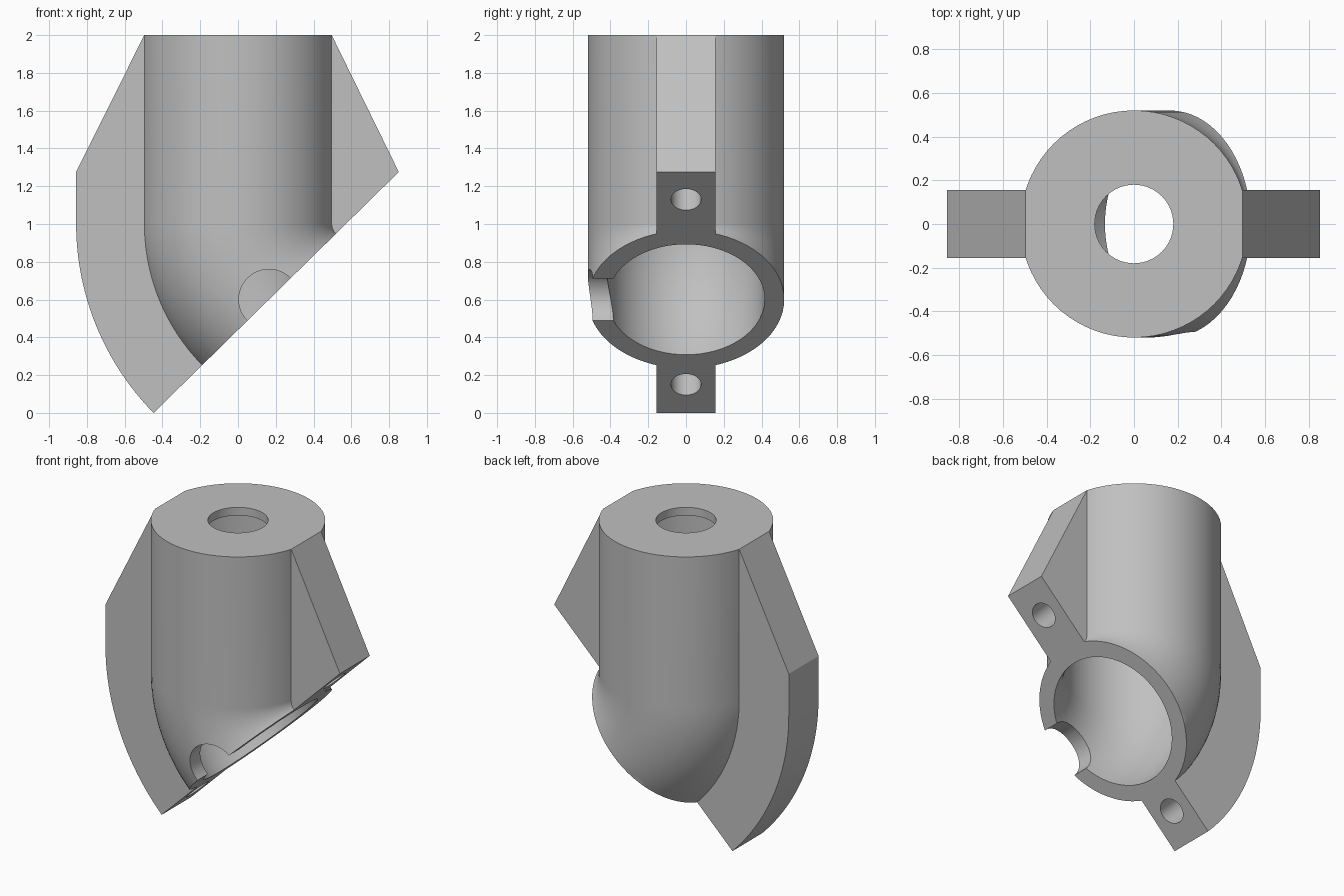
import bpy, bmesh, math
from mathutils import Vector, Matrix

cube = bpy.data.objects.get("Cube")
if cube:
    bpy.data.objects.remove(cube, do_unlink=True)

# Main dimensions: the elbow bends about CENTRE and ends on a slanted joint face
BEND = math.radians(44.5)
CENTRE = Vector((0.573, 0, 1.002))
TUBE_R, BORE_R, FIN_R = 0.52, 0.417, 1.43
FIN_HALF, TOP, CAP = 0.155, 2.0, 0.053
ALONG = Vector((math.cos(BEND), 0, math.sin(BEND)))    # in the joint face
OUT = Vector((math.sin(BEND), 0, -math.cos(BEND)))     # out of the joint face


def make_object(name, bm):
    bmesh.ops.recalc_face_normals(bm, faces=bm.faces)
    mesh = bpy.data.meshes.new(name)
    bm.to_mesh(mesh)
    bm.free()
    obj = bpy.data.objects.new(name, mesh)
    bpy.context.collection.objects.link(obj)
    return obj


def elbow(name, radius, top, segs=72, steps=20):
    """Solid bent rod, running a little past the joint face."""
    bm = bmesh.new()
    path = [(Vector((0, 0, top)), 0)]
    for i in range(steps + 1):
        a = BEND * i / steps
        path.append((CENTRE - CENTRE.x * Vector((math.cos(a), 0, math.sin(a))), a))
    path.append((path[-1][0] + OUT * 0.15, BEND))
    rings = []
    for p, a in path:
        side = Vector((math.cos(a), 0, math.sin(a)))
        rings.append([bm.verts.new(p + radius * (side * math.cos(t) + Vector((0, math.sin(t), 0))))
                      for t in (math.tau * k / segs for k in range(segs))])
    for r, s in zip(rings, rings[1:]):
        for k in range(segs):
            n = (k + 1) % segs
            bm.faces.new((r[k], r[n], s[n], s[k]))
    bm.faces.new(rings[0])
    bm.faces.new(rings[-1])
    return make_object(name, bm)


def prism(name, outline, half):
    """Side outline (x, z) extruded along y."""
    bm = bmesh.new()
    face = bm.faces.new([bm.verts.new((x, -half, z)) for x, z in outline])
    ext = bmesh.ops.extrude_face_region(bm, geom=[face])
    moved = [v for v in ext["geom"] if isinstance(v, bmesh.types.BMVert)]
    bmesh.ops.translate(bm, verts=moved, vec=(0, 2 * half, 0))
    return make_object(name, bm)


def rod(name, radius, start, end, segs=40):
    bm = bmesh.new()
    axis = end - start
    turn = axis.to_track_quat("Z", "Y").to_matrix().to_4x4()
    bmesh.ops.create_cone(bm, cap_ends=True, segments=segs, radius1=radius, radius2=radius,
                          depth=axis.length, matrix=Matrix.Translation((start + end) / 2) @ turn)
    return make_object(name, bm)


def combine(target, other, operation):
    other.hide_render = True
    mod = target.modifiers.new(operation.lower(), "BOOLEAN")
    mod.operation, mod.object, mod.solver = operation, other, "EXACT"
    bpy.context.view_layer.objects.active = target
    bpy.ops.object.modifier_apply(modifier=mod.name)
    bpy.data.objects.remove(other, do_unlink=True)


# Tube plus a flat web, trimmed to the side silhouette
body = elbow("elbow_bracket", TUBE_R, TOP + 0.2)
web = prism("web", [(-1.2, -0.3), (1.2, -0.3), (1.2, 2.4), (-1.2, 2.4)], FIN_HALF)
combine(body, web, "UNION")

shoulder = math.sqrt(TUBE_R ** 2 - FIN_HALF ** 2)
corner = CENTRE + ALONG * 0.39
outline = [(-shoulder, TOP), (shoulder, TOP), (corner.x, corner.z)]
for i in range(25):
    a = BEND * (1 - i / 24)
    outline.append((CENTRE.x - FIN_R * math.cos(a), CENTRE.z - FIN_R * math.sin(a)))
outline.append((CENTRE.x - FIN_R, corner.z))
combine(body, prism("silhouette", outline, 1.0), "INTERSECT")

# Wide bore and the smaller hole through the top cap
combine(body, elbow("bore", BORE_R, TOP - CAP), "DIFFERENCE")
combine(body, rod("top_hole", 0.18, Vector((0, 0, TOP - 0.2)), Vector((0, 0, TOP + 0.2)), 56), "DIFFERENCE")

# Blind bolt holes in the joint face
for offset in (0.182, -1.215):
    p = CENTRE + ALONG * offset
    combine(body, rod("bolt_hole", 0.08, p - OUT * 0.25, p + OUT * 0.1), "DIFFERENCE")

# Half-round notch in the front wall
mid = CENTRE - ALONG * CENTRE.x
combine(body, rod("notch", 0.16, mid + Vector((0, -0.8, 0)), mid + Vector((0, -0.2, 0)), 48), "DIFFERENCE")

# Single grey material
grey = bpy.data.materials.new("plain_grey")
grey.use_nodes = True
colour = (0.53, 0.53, 0.53, 1)
grey.diffuse_color = colour
next(n for n in grey.node_tree.nodes if n.type == "BSDF_PRINCIPLED").inputs["Base Color"].default_value = colour
body.data.materials.clear()
body.data.materials.append(grey)

bpy.ops.object.select_all(action="DESELECT")
body.select_set(True)
bpy.context.view_layer.objects.active = body
bpy.ops.object.shade_smooth_by_angle(angle=math.radians(25))
